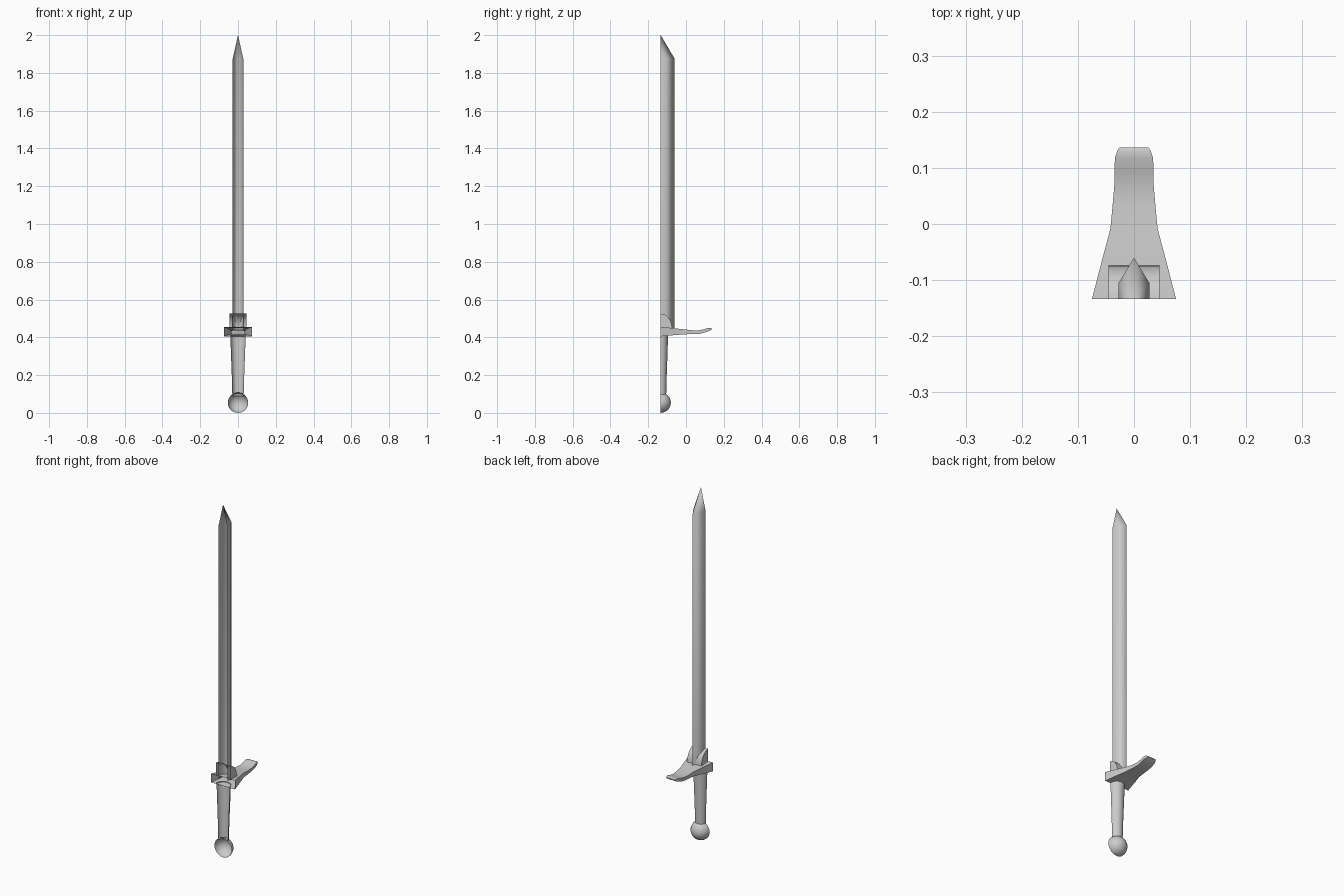
import bpy, bmesh, math

if "Cube" in bpy.data.objects:
    bpy.data.objects.remove(bpy.data.objects["Cube"])

Y0 = -0.134  # open cut plane: the model is a half shell behind it


def loft(name, rings, closed_ring=False, cap_end=False, angle=35):
    """Skin a list of equal-length point rings."""
    bm = bmesh.new()
    rows = [[bm.verts.new(p) for p in r] for r in rings]
    n = len(rows[0])
    for a, b in zip(rows, rows[1:]):
        for i in range(n if closed_ring else n - 1):
            j = (i + 1) % n
            bm.faces.new((a[i], a[j], b[j], b[i]))
    if cap_end:
        bm.faces.new(rows[-1])
    bmesh.ops.remove_doubles(bm, verts=bm.verts, dist=1e-5)
    bmesh.ops.recalc_face_normals(bm, faces=bm.faces)
    # make the normals point away from the part's axis on the cut plane
    bm.normal_update()
    mid = sum((v.co.z for v in bm.verts)) / len(bm.verts)
    score = sum(f.calc_area() * (f.normal.x * f.calc_center_median().x
                + f.normal.y * (f.calc_center_median().y - Y0)
                + f.normal.z * (f.calc_center_median().z - mid)) for f in bm.faces)
    if score < 0:
        bmesh.ops.reverse_faces(bm, faces=bm.faces)
    me = bpy.data.meshes.new(name)
    bm.to_mesh(me)
    bm.free()
    ob = bpy.data.objects.new(name, me)
    bpy.context.collection.objects.link(ob)
    bpy.ops.object.select_all(action='DESELECT')
    ob.select_set(True)
    bpy.context.view_layer.objects.active = ob
    bpy.ops.object.shade_smooth_by_angle(angle=math.radians(angle))
    return ob


def half_ellipse(rx, ry, z, n=12):
    return [(rx * math.cos(math.pi * i / n), Y0 + ry * math.sin(math.pi * i / n), z)
            for i in range(n + 1)]


# Blade: flat sides meeting at a ridge, with a sharp tip
section = [(-0.028, Y0), (-0.028, -0.106), (0, -0.060), (0.028, -0.106), (0.028, Y0)]
tip = [(0, Y0, 2.0)] * 5
loft("blade", [[(x, y, 0.44) for x, y in section],
               [(x, y, 1.875) for x, y in section], tip], angle=150)

# Collar: quarter round extruded across the blade, with flat ends
arc = [(Y0 + 0.06 * math.sin(t), 0.448 + 0.077 * math.cos(t))
       for t in [math.pi / 2 * i / 8 for i in range(9)]]
loft("collar", [[(x, Y0 if flat else y, 0.448 if flat else z) for y, z in arc]
                for x, flat in ((-0.045, True), (-0.045, False),
                                (0.045, False), (0.045, True))])

# Crossguard: tapering arm that curls up at its rounded end
# (y, half width, bottom, top)
stations = [(Y0, 0.075, 0.405, 0.455), (-0.07, 0.0585, 0.411, 0.449),
            (-0.008, 0.042, 0.416, 0.442), (0.035, 0.038, 0.417, 0.437),
            (0.07, 0.035, 0.418, 0.437), (0.095, 0.035, 0.424, 0.443),
            (0.118, 0.034, 0.432, 0.450), (0.130, 0.030, 0.437, 0.450),
            (0.136, 0.026, 0.441, 0.447)]
loft("crossguard", [[(-w, y, b), (w, y, b), (w, y, t), (-w, y, t)]
                    for y, w, b, t in stations], closed_ring=True, cap_end=True)

# Grip: tapered half-round handle
loft("grip", [half_ellipse(rx, ry, z) for rx, ry, z in
              ((0.030, 0.029, 0.09), (0.033, 0.032, 0.2),
               (0.037, 0.036, 0.31), (0.041, 0.039, 0.412))])

# Pommel: half ball
R = 0.054
loft("pommel", [half_ellipse(R * math.sin(t), R * math.sin(t), R - R * math.cos(t))
                for t in [math.pi * i / 12 for i in range(13)]], angle=60)
